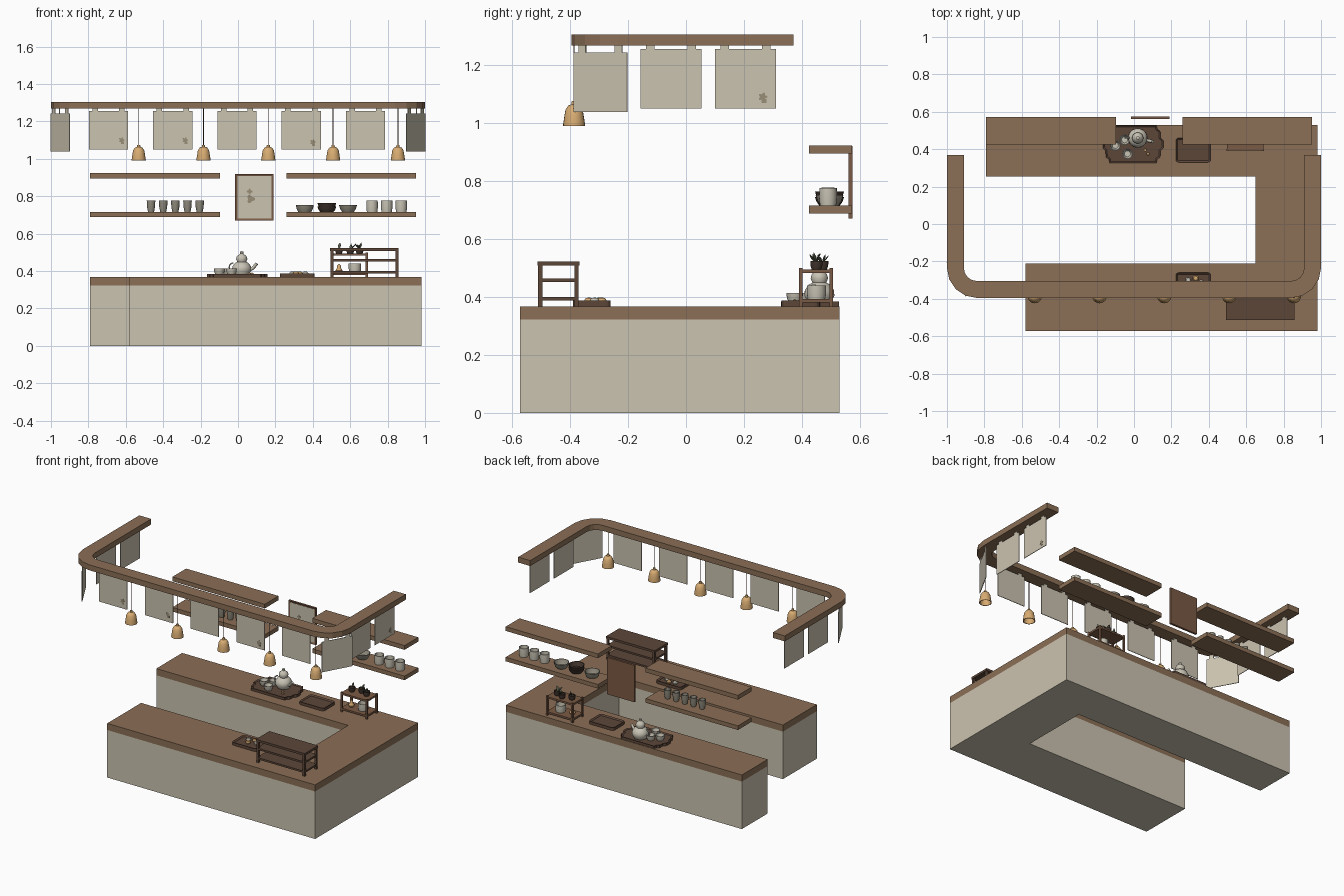
import bpy, bmesh, math, random
from mathutils import Matrix, Vector

if "Cube" in bpy.data.objects:
    bpy.data.objects.remove(bpy.data.objects["Cube"])

random.seed(4)
T, R = Matrix.Translation, Matrix.Rotation
smooth = []


def mat(name, r, g, b):
    m = bpy.data.materials.new(name)
    m.diffuse_color = [(c / 255 / 12.92 if c < 10 else ((c / 255 + .055) / 1.055) ** 2.4) for c in (r, g, b)] + [1]
    m.use_nodes = True
    m.node_tree.nodes["Principled BSDF"].inputs["Base Color"].default_value = m.diffuse_color
    return m


CREAM = mat("cream", 203, 195, 176)
WOOD = mat("wood", 139, 111, 86)
DARK = mat("dark wood", 92, 70, 57)
BROWN = mat("frame brown", 122, 90, 68)
TAN = mat("lamp tan", 216, 172, 114)
POT = mat("pale pottery", 200, 195, 180)
GREY = mat("grey glaze", 146, 141, 127)
BLACK = mat("dark glaze", 66, 53, 46)
PRINT = mat("taupe print", 152, 141, 118)
LEAF = mat("leaf green", 92, 95, 76)


def finish(name, bm, m, M=Matrix()):
    bmesh.ops.recalc_face_normals(bm, faces=bm.faces)
    bm.transform(M)
    me = bpy.data.meshes.new(name)
    bm.to_mesh(me)
    bm.free()
    me.materials.append(m)
    o = bpy.data.objects.new(name, me)
    bpy.context.collection.objects.link(o)
    return o


def slab(name, pts, z0, z1, m, M=Matrix(), rim=0, depth=0):
    """Outline extruded in z, with an optional sunken top inside a rim."""
    bm = bmesh.new()
    f = bm.faces.new([bm.verts.new((x, y, z0)) for x, y in pts])
    g = bmesh.ops.extrude_face_region(bm, geom=[f])["geom"]
    bmesh.ops.translate(bm, vec=(0, 0, z1 - z0), verts=[v for v in g if isinstance(v, bmesh.types.BMVert)])
    bmesh.ops.recalc_face_normals(bm, faces=bm.faces)
    if rim:
        top = [f for f in bm.faces if all(abs(v.co.z - z1) < 1e-6 for v in f.verts)]
        bmesh.ops.inset_region(bm, faces=top, thickness=rim, use_even_offset=True)
        bmesh.ops.translate(bm, vec=(0, 0, -depth), verts=top[0].verts)
    return finish(name, bm, m, M)


def rect(x0, x1, y0, y1):
    return [(x0, y0), (x1, y0), (x1, y1), (x0, y1)]


def box(name, x0, x1, y0, y1, z0, z1, m):
    return slab(name, rect(x0, x1, y0, y1), z0, z1, m)


def arc(cx, cy, r, a0, a1, n):
    return [(cx + r * math.cos(math.radians(a0 + (a1 - a0) * i / n)),
             cy + r * math.sin(math.radians(a0 + (a1 - a0) * i / n))) for i in range(n + 1)]


def lathe(name, prof, x, y, z, m, n=20):
    bm = bmesh.new()
    vs = [bm.verts.new((r, 0, h)) for r, h in prof]
    es = [bm.edges.new(p) for p in zip(vs, vs[1:])]
    bmesh.ops.spin(bm, geom=vs + es, cent=(0, 0, 0), axis=(0, 0, 1), angle=2 * math.pi, steps=n)
    bmesh.ops.remove_doubles(bm, verts=bm.verts, dist=1e-5)
    o = finish(name, bm, m, T((x, y, z)))
    smooth.append(o)
    return o


def cup(name, x, y, z, r0, r1, h, m):
    t = .004
    lathe(name, [(0, 0), (r0, 0), ((r0 + r1) / 2 + .002, h * .45), (r1, h), (r1 - t, h),
                 ((r0 + r1) / 2 - t, h * .45), (r0 - t, t * 1.5), (0, t * 1.5)], x, y, z, m)


def tube(name, pts, r, m):
    cu = bpy.data.curves.new(name, "CURVE")
    cu.dimensions, cu.bevel_depth, cu.bevel_resolution, cu.use_fill_caps = "3D", r, 1, True
    s = cu.splines.new("POLY")
    s.points.add(len(pts) - 1)
    for p, q in zip(s.points, pts):
        p.co = (*q, 1)
    o = bpy.data.objects.new(name, cu)
    bpy.context.collection.objects.link(o)
    cu.materials.append(m)
    bpy.ops.object.select_all(action="DESELECT")
    o.select_set(True)
    bpy.context.view_layer.objects.active = o
    bpy.ops.object.convert(target="MESH")


# U-shaped counter: cream base and wooden top
U = [(-.58, -.573), (.98, -.573), (.98, .53), (-.79, .53), (-.79, .253), (.65, .253), (.65, -.21), (-.58, -.21)]
slab("counter_base", U, 0, .322, CREAM)
slab("counter_top", U, .322, .367, WOOD)

# Overhead rail with rounded corners
rail = ([(-1, .37)] + arc(-.84, -.235, .16, 180, 270, 4) + arc(.84, -.235, .16, 270, 360, 4) + [(1, .37), (.91, .37)]
        + arc(.84, -.235, .07, 360, 270, 4) + arc(-.84, -.235, .07, 270, 180, 4) + [(-.91, .37)])
slab("overhead_rail", rail, 1.268, 1.305, WOOD)

# Hanging cloths with two tabs, some with a small print


def blob(r, petals=5):
    return [(r * (1 + .3 * math.cos(petals * a)) * math.cos(a), r * (1 + .3 * math.cos(petals * a)) * math.sin(a))
            for a in [i * math.pi / 10 for i in range(20)]]


def cloth(name, x, y, ang, drop=0, prints=None):
    M = T((x, y, 0)) @ R(math.radians(ang), 4, "Z") @ R(math.pi / 2, 4, "X")
    b, t = 1.05 - drop, 1.255 - drop
    half = [(.105, b), (.105, t), (.086, t), (.086, 1.272), (.057, 1.272), (.057, t)]
    slab(name, half + [(-u, v) for u, v in reversed(half)], -.002, .002, CREAM, M)
    if prints:
        slab(name + "_print", blob(.013), .002, .003, PRINT, M @ T((prints[0], prints[1], 0)))
        slab(name + "_print_stem", rect(-.004, .012, -.022, -.008), .002, .003, PRINT,
             M @ T((prints[0], prints[1], 0)))


marks = {0: (.07, 1.1), 1: (.066, 1.1), 3: (.062, 1.09)}
for i in range(5):
    cloth(f"front_cloth_{i}", -.692 + i * .3435, -.348, 0, 0, marks.get(i))
for s, side in ((-1, "left"), (1, "right")):
    cloth(f"{side}_corner_cloth", s * .95, -.295, s * 61, .012)
    cloth(f"{side}_middle_cloth", s * .955, -.052, s * 90)
    cloth(f"{side}_rear_cloth", s * .955, .205, s * 90, 0, (.06, 1.09) if s > 0 else None)

# Pendant lamps
bell = [(0, .085), (.008, .085), (.009, .074), (.02, .07), (.03, .055), (.034, .03), (.038, .004), (.038, 0),
        (.034, 0), (.03, .03), (.026, .052), (0, .062)]
for i in range(5):
    x = -.531 + i * .3465
    lathe(f"lamp_shade_{i}", bell, x, -.386, .99, TAN)
    tube(f"lamp_cord_{i}", [(x, -.386, 1.07), (x, -.386, 1.27)], .002, DARK)

# Wall shelves
for nm, x0, x1 in (("left", -.79, -.097), ("right", .26, .952)):
    box(f"{nm}_lower_shelf", x0, x1, .425, .572, .688, .716, WOOD)
    box(f"{nm}_upper_shelf", x0, x1, .425, .572, .894, .923, WOOD)

# Framed picture with an ink vase
P = T((.0875, .575, .795)) @ R(math.pi / 2, 4, "X")
slab("picture_frame", rect(-.103, .103, -.125, .125), 0, .014, BROWN, P, .012, .004)
slab("picture_paper", rect(-.091, .091, -.113, .113), .0095, .011, CREAM, P)
slab("picture_ink_body", blob(.019, 3), .011, .012, PRINT, P @ T((-.02, -.01, 0)))
slab("picture_ink_neck", blob(.013, 4), .011, .012, PRINT, P @ T((-.025, .03, 0)))

# Crockery on the shelves
for i in range(5):
    cup(f"tumbler_{i}", -.465 + i * .065, .49, .716, .016, .023, .062, GREY)
for i in range(3):
    cup(f"mug_{i}", .717 + i * .078, .49, .716, .028, .03, .06, POT)
cup("bowl_grey_a", .357, .495, .716, .035, .048, .036, GREY)
cup("bowl_dark_lower", .475, .495, .716, .036, .05, .028, BLACK)
cup("bowl_dark_upper", .475, .495, .732, .036, .05, .032, BLACK)
cup("bowl_grey_b", .588, .495, .716, .032, .048, .036, GREY)

# Scalloped tea tray
q = [(.125, -.1), (.13, -.08), (.145, -.07), (.147, -.035), (.162, -.02)]
right = q + [(x, -y) for x, y in reversed(q)]
slab("tea_tray", right + [(-x, -y) for x, y in right], 0, .018, DARK, T((-.005, .427, .367)), .008, .006)

# Teapot and tea cups
pot = [(0, 0), (.038, 0), (.052, .025), (.05, .045), (.036, .064), (.024, .07), (.03, .085), (.026, .1),
       (.012, .111), (.008, .114), (.009, .124), (0, .127)]
lathe("teapot", pot, .02, .46, .379, POT, 28)
tube("teapot_spout", [(.06, .45, .405), (.08, .445, .415), (.1, .44, .44)], .009, POT)
tube("teapot_handle", [(.02 - .045 - .022 * math.sin(a), .46, .42 - .024 * math.cos(a))
                       for a in [k * math.pi / 6 for k in range(7)]], .004, POT)
for i, (x, y) in enumerate([(-.1, .42), (-.035, .375), (-.05, .45)]):
    cup(f"tea_cup_{i}", x, y, .379, .02, .029, .034, POT)
for i, (x, y) in enumerate([(.06, .395), (.075, .375)]):
    lathe(f"tea_snack_{i}", [(0, 0), (.008, .002), (.007, .01), (0, .013)], x, y, .379, TAN, 10)

# Two flat serving trays with rounded corners
for nm, cy in (("back", .395), ("front", -.325)):
    c = [p for k, (sx, sy) in enumerate([(1, 1), (-1, 1), (-1, -1), (1, -1)])
         for p in arc(sx * .078, sy * .05, .015, 90 * k, 90 * k + 90, 3)]
    slab(f"{nm}_serving_tray", c, .367, .387, DARK, T((.317, cy, 0)), .009, .008)
for i, (x, y) in enumerate([(.29, -.3), (.33, -.29), (.36, -.315), (.31, -.335)]):
    lathe(f"sweet_{i}", [(0, 0), (.014, .001), (.016, .009), (.011, .017), (0, .019)], x, y, .379,
          TAN if i % 2 else POT, 12)


# Open wooden racks: corner posts, shelves
def rack(name, x0, x1, y0, y1, top, t, levels, m):
    for i, x in enumerate((x0, x1 - t)):
        for j, y in enumerate((y0, y1 - t)):
            box(f"{name}_post_{i}{j}", x, x + t, y, y + t, .367, top, m)
    for k, z in enumerate(levels):
        box(f"{name}_shelf_{k}", x0 + .002, x1 - .002, y0 + .002, y1 - .002, z, z + .012, m)


rack("front_rack", .495, .857, -.51, -.37, .51, .015, (.388, .452), DARK)
box("front_rack_top", .493, .859, -.512, -.368, .508, .523, DARK)
rack("back_stand", .495, .695, .39, .507, .499, .012, (.38, .482), BROWN)

# Jars on the stand
cup("stand_jar", .625, .45, .392, .03, .033, .048, POT)
gourd = [(0, 0), (.014, 0), (.019, .012), (.01, .026), (.011, .034), (.005, .044), (0, .045)]
lathe("stand_gourd", gourd, .54, .445, .392, TAN, 16)

# Potted plants on the stand
for i, (x, y) in enumerate([(.54, .45), (.6, .47), (.65, .45)]):
    cup(f"plant_pot_{i}", x, y, .494, .016, .021, .03, BLACK)
    lathe(f"plant_soil_{i}", [(0, .004), (.017, 0)], x, y, .516, DARK, 12)
    for k in range(4 if i else 2):
        a, tilt, ln = random.uniform(0, 6.28), random.uniform(.3, 1), random.uniform(.03, .048)
        M = T((x, y, .515)) @ R(a, 4, "Z") @ R(tilt, 4, "Y") @ R(-math.pi / 2, 4, "Y")
        slab(f"leaf_{i}_{k}", [(0, -.001), (ln * .6, -.007), (ln, 0), (ln * .6, .007), (0, .001)],
             -.001, .001, LEAF, M)

# Smooth the turned pieces, keeping their edges sharp
bpy.ops.object.select_all(action="DESELECT")
for o in smooth:
    o.select_set(True)
bpy.context.view_layer.objects.active = smooth[0]
bpy.ops.object.shade_smooth_by_angle(angle=math.radians(40))
